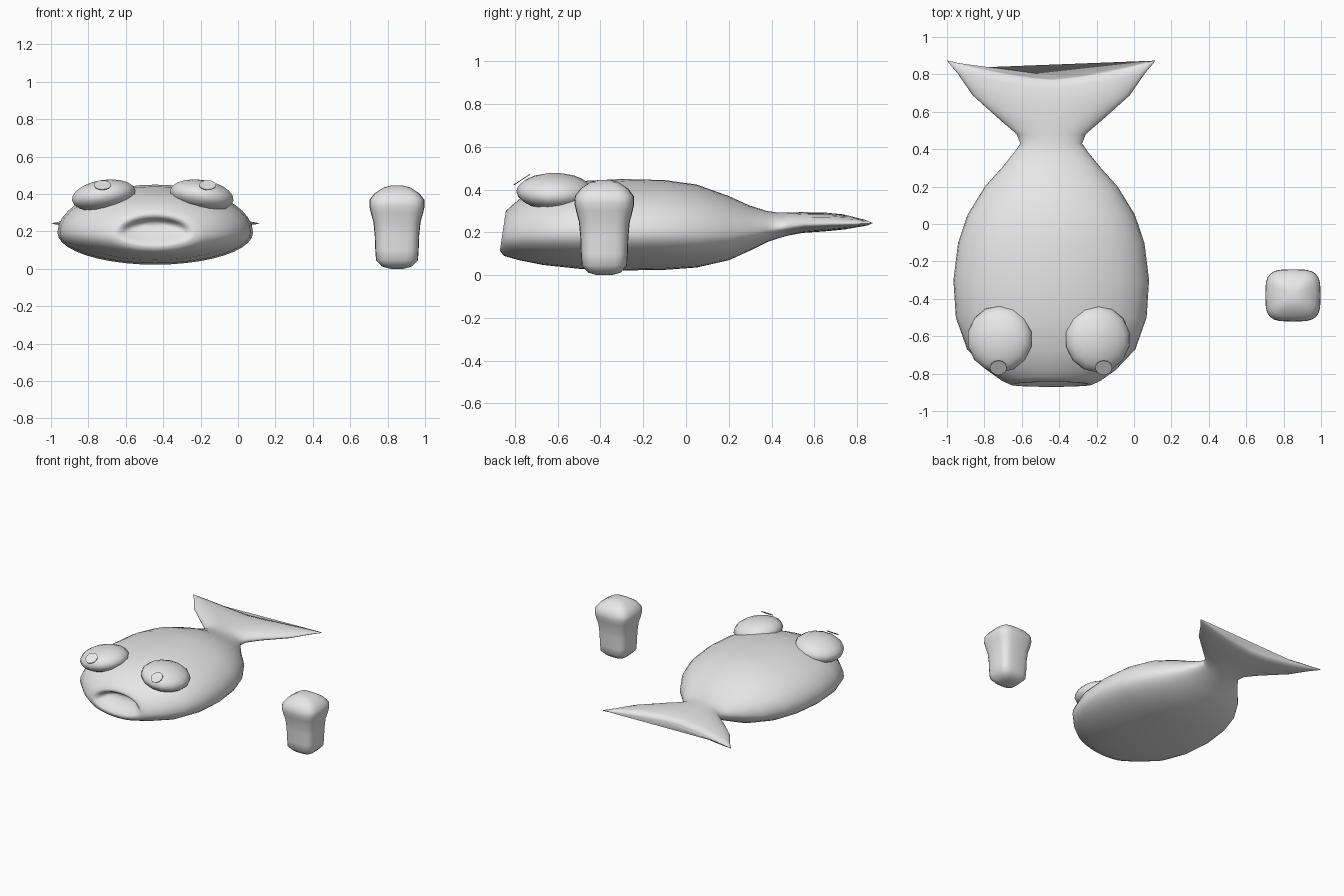
import bpy, bmesh, math
from mathutils import Matrix

cube = bpy.data.objects.get("Cube")
if cube:
    bpy.data.objects.remove(cube, do_unlink=True)

grey = bpy.data.materials.new("plain grey")
grey.use_nodes = True
grey.diffuse_color = (0.8, 0.8, 0.8, 1)
grey.node_tree.nodes["Principled BSDF"].inputs["Base Color"].default_value = (0.8, 0.8, 0.8, 1)


def finish(bm, name, sharp):
    """Turn a bmesh into a smooth grey object."""
    bmesh.ops.recalc_face_normals(bm, faces=bm.faces)
    mesh = bpy.data.meshes.new(name)
    bm.to_mesh(mesh)
    bm.free()
    mesh.materials.append(grey)
    obj = bpy.data.objects.new(name, mesh)
    bpy.context.collection.objects.link(obj)
    bpy.ops.object.select_all(action="DESELECT")
    obj.select_set(True)
    bpy.context.view_layer.objects.active = obj
    bpy.ops.object.shade_smooth_by_angle(angle=math.radians(sharp))


def unit_ring(n, power):
    """Superellipse of unit radius."""
    for i in range(n):
        t = 2 * math.pi * i / n
        c, s = math.cos(t), math.sin(t)
        yield (math.copysign(abs(c) ** (2 / power), c),
               math.copysign(abs(s) ** (2 / power), s))


def loft(name, rings):
    """Skin a list of closed rings and cap both ends."""
    bm = bmesh.new()
    rows = [[bm.verts.new(p) for p in ring] for ring in rings]
    n = len(rows[0])
    for a, b in zip(rows, rows[1:]):
        for i in range(n):
            j = (i + 1) % n
            bm.faces.new((a[i], a[j], b[j], b[i]))
    bm.faces.new(rows[0])
    bm.faces.new(rows[-1])
    finish(bm, name, 75)


def body_ring(y, width, bottom, top):
    """Oval section: the snout leans back, the tail sweeps into a fork."""
    widest = bottom + 0.4 * (top - bottom)
    lean = 0.15 if y < -0.82 else 0
    sweep = 0.1 * (max(0, y - 0.45) / 0.325) ** 2
    ring = []
    for u, v in unit_ring(40, 2):
        z = widest + v * ((top - widest) if v > 0 else (widest - bottom))
        ring.append((-0.4425 + width * u, y + lean * (z - 0.2) + sweep * abs(u) ** 1.4, z))
    return ring


# Fish body: y, half width, bottom, top
mouth = [(-0.785, 0.06, 0.225, 0.245), (-0.80, 0.12, 0.195, 0.258),
         (-0.835, 0.165, 0.155, 0.268), (-0.857, 0.195, 0.13, 0.282)]
trunk = [(-0.858, 0.215, 0.115, 0.30), (-0.835, 0.265, 0.09, 0.325),
         (-0.78, 0.345, 0.07, 0.355), (-0.67, 0.45, 0.048, 0.405),
         (-0.50, 0.51, 0.03, 0.44), (-0.30, 0.523, 0.022, 0.45),
         (-0.10, 0.498, 0.025, 0.445), (0.05, 0.447, 0.036, 0.424),
         (0.20, 0.355, 0.07, 0.37), (0.30, 0.265, 0.115, 0.325)]
tail = [(0.38, 0.20, 0.155, 0.30), (0.43, 0.165, 0.172, 0.293),
        (0.48, 0.185, 0.186, 0.293), (0.545, 0.27, 0.198, 0.295),
        (0.65, 0.42, 0.205, 0.293), (0.73, 0.50, 0.213, 0.285),
        (0.768, 0.55, 0.223, 0.27), (0.775, 0.5575, 0.24, 0.25)]
loft("fish_body", [body_ring(*s) for s in mouth + trunk + tail])

# Bulging eyes tilted outwards, each with a small flat pupil disc
for side, sign, x, pupil_x in (("right", -1, -0.718, -0.725), ("left", 1, -0.194, -0.162)):
    bm = bmesh.new()
    bmesh.ops.create_uvsphere(bm, u_segments=14, v_segments=10, radius=1)
    bm.transform(Matrix.Translation((x, -0.615, 0.392))
                 @ Matrix.Rotation(math.radians(9 * sign), 4, "Y")
                 @ Matrix.Diagonal((0.176, 0.179, 0.083, 1)))
    finish(bm, side + "_eye", 80)

    bm = bmesh.new()
    bmesh.ops.create_cone(bm, cap_ends=True, segments=14, radius1=0.045, radius2=0.045, depth=0.004)
    bm.transform(Matrix.Translation((pupil_x, -0.768, 0.447))
                 @ Matrix.Rotation(math.radians(33), 4, "X"))
    finish(bm, side + "_pupil", 40)

# Separate rounded square peg: height, half width
peg = [(0, 0.035), (0.012, 0.08), (0.045, 0.112), (0.10, 0.116), (0.18, 0.119), (0.25, 0.126),
       (0.30, 0.14), (0.335, 0.148), (0.37, 0.146), (0.405, 0.118), (0.435, 0.07), (0.445, 0.03)]
loft("peg", [[(0.85 + w * u, -0.382 + 0.945 * w * v, z) for u, v in unit_ring(24, 3.6)]
             for z, w in peg])
